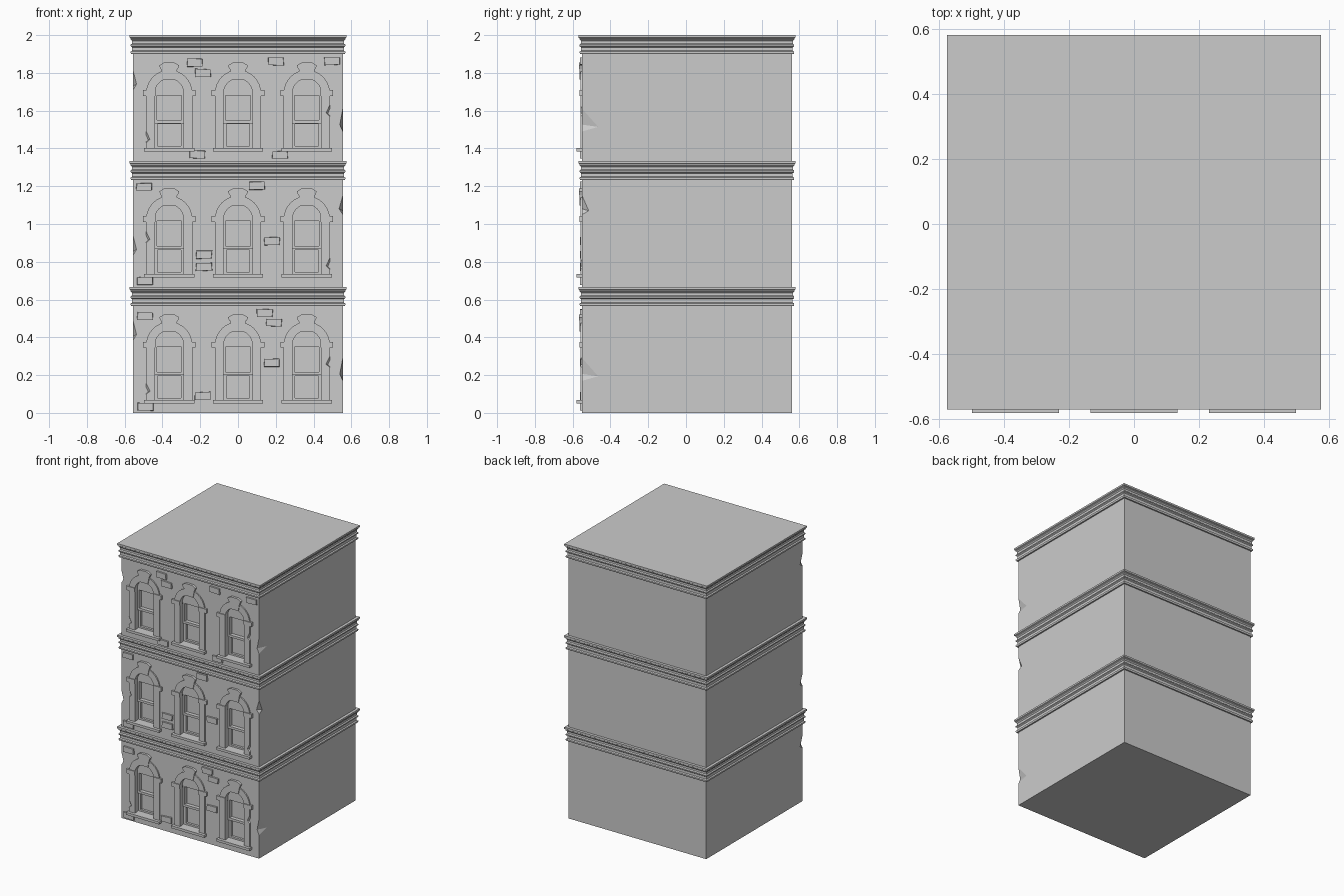
import bpy, bmesh, math, random
from mathutils import Vector

if "Cube" in bpy.data.objects:
    bpy.data.objects.remove(bpy.data.objects["Cube"])

random.seed(4)
H = 2 / 3            # storey height
W = 0.555            # half width of the walls
CY = 0.005           # walls sit slightly behind the centre
FRONT = CY - W       # front wall plane
COLS = (-0.364, 0.0, 0.364)
SPRING = 0.36        # spring line of the arches, above the storey floor


def finish(name, bm):
    bmesh.ops.recalc_face_normals(bm, faces=bm.faces)
    me = bpy.data.meshes.new(name)
    bm.to_mesh(me)
    bm.free()
    ob = bpy.data.objects.new(name, me)
    bpy.context.collection.objects.link(ob)
    return ob


def box(bm, x0, x1, y0, y1, z0, z1):
    v = bmesh.ops.create_cube(bm, size=1)["verts"]
    for p in v:
        p.co = Vector(((x0 + x1) / 2 + p.co.x * (x1 - x0),
                       (y0 + y1) / 2 + p.co.y * (y1 - y0),
                       (z0 + z1) / 2 + p.co.z * (z1 - z0)))


def prism(bm, pts, y0, y1, taper=1.0):
    """Extrude an (x, z) outline from y1 forward to y0."""
    cx = sum(p[0] for p in pts) / len(pts)
    cz = sum(p[1] for p in pts) / len(pts)
    back = [bm.verts.new((x, y1, z)) for x, z in pts]
    front = [bm.verts.new((cx + (x - cx) * taper, y0, cz + (z - cz) * taper)) for x, z in pts]
    bm.faces.new(back)
    bm.faces.new(front)
    for i in range(len(pts)):
        j = (i + 1) % len(pts)
        bm.faces.new((back[i], back[j], front[j], front[i]))


def arch(cx, z, r, bottom, n=16):
    arc = [(cx + r * math.cos(math.pi * i / n), z + SPRING + r * math.sin(math.pi * i / n))
           for i in range(n + 1)]
    return [(cx + r, z + bottom)] + arc + [(cx - r, z + bottom)]


def ring(bm, outer, inner, y0, y1, closed):
    """Solid band between two matching outlines."""
    rows = [[bm.verts.new((x, y, z)) for x, z in pts]
            for pts, y in ((outer, y0), (inner, y0), (inner, y1), (outer, y1))]
    n = len(outer)
    for i in range(n if closed else n - 1):
        j = (i + 1) % n
        for k in range(4):
            a, b = rows[k], rows[(k + 1) % 4]
            bm.faces.new((a[i], a[j], b[j], b[i]))
    if not closed:
        bm.faces.new([r[0] for r in rows])
        bm.faces.new([r[-1] for r in rows])


def rect(cx, hw, z0, z1):
    return [(cx - hw, z0), (cx + hw, z0), (cx + hw, z1), (cx - hw, z1)]


def chip(bm, x, y, z, s, dx, dy, h):
    """Wedge that knocks a flake out of a vertical front edge; s is the side."""
    pts = [(x, y, z + h), (x, y + dy, z - 0.6 * h), (x - s * dx, y, z - 0.4 * h),
           (x, y, z - h), (x + s * 0.02, y - 0.02, z + 0.5 * h), (x + s * 0.02, y - 0.02, z - h)]
    vs = [bm.verts.new(p) for p in pts]
    res = bmesh.ops.convex_hull(bm, input=vs)
    bmesh.ops.delete(bm, geom=[g for g in res["geom_interior"] if isinstance(g, bmesh.types.BMVert)],
                     context='VERTS')


def cut(ob, cutter):
    """Subtract the cutter, bake the result and drop the cutter."""
    cutter.hide_render = True
    m = ob.modifiers.new("cut", 'BOOLEAN')
    m.operation, m.solver, m.object = 'DIFFERENCE', 'EXACT', cutter
    m.use_self = True
    dg = bpy.context.evaluated_depsgraph_get()
    me = bpy.data.meshes.new_from_object(ob.evaluated_get(dg))
    ob.modifiers.clear()
    ob.data = me
    bpy.data.objects.remove(cutter)


# Walls with arched window recesses
bm = bmesh.new()
box(bm, -W, W, FRONT, CY + W, 0, 1.99)
walls = finish("walls", bm)
bm = bmesh.new()
for f in range(3):
    for cx in COLS:
        prism(bm, arch(cx, f * H, 0.08, 0.06), FRONT - 0.05, FRONT + 0.055)
cut(walls, finish("recess_cutter", bm))

# Broken flakes along the two front corners
bm = bmesh.new()
for s, z, dx, dy, h in ((1, 1.55, 0.016, 0.085, 0.06), (1, 1.10, 0.02, 0.035, 0.05),
                        (1, 0.23, 0.016, 0.085, 0.06), (-1, 1.76, 0.018, 0.03, 0.05),
                        (-1, 0.885, 0.018, 0.03, 0.05), (-1, 0.435, 0.018, 0.03, 0.05)):
    chip(bm, s * W, FRONT, z, s, dx, dy, h)
cut(walls, finish("corner_cutter", bm))

# Moulded cornice around every storey: (projection, height)
PROFILE = [(-0.02, 0.566), (0.010, 0.566), (0.013, 0.572), (0.013, 0.579), (0.005, 0.584),
           (0.005, 0.602), (0.013, 0.608), (0.013, 0.616), (0.006, 0.622), (0.006, 0.636),
           (0.014, 0.644), (0.014, 0.650), (0.020, 0.654), (0.020, H)]
for f in range(3):
    bm = bmesh.new()
    loops = []
    for d, z in PROFILE:
        r = W + d
        loops.append([bm.verts.new((sx * r, CY + sy * r, z + f * H))
                      for sx, sy in ((-1, -1), (1, -1), (1, 1), (-1, 1))])
    for a, b in zip(loops, loops[1:]):
        for i in range(4):
            j = (i + 1) % 4
            bm.faces.new((a[i], a[j], b[j], b[i]))
    bm.faces.new(loops[0])
    bm.faces.new(loops[-1])
    finish(f"cornice_{f + 1}", bm)

# Window trim, sashes and sills
surround, trim, sash, sills = (bmesh.new() for _ in range(4))
for f in range(3):
    z = f * H
    for cx in COLS:
        # raised arch and jambs
        ring(surround, arch(cx, z, 0.122, 0.068), arch(cx, z, 0.076, 0.068),
             FRONT - 0.009, FRONT + 0.02, False)
        # impost blocks
        for s in (-1, 1):
            a, b = sorted((cx + s * 0.074, cx + s * 0.14))
            box(trim, a, b, FRONT - 0.015, FRONT + 0.02, z + 0.345, z + 0.375)
        # keystone with cap
        prism(trim, [(cx - 0.032, z + 0.432), (cx + 0.032, z + 0.432),
                     (cx + 0.044, z + 0.492), (cx - 0.044, z + 0.492)], FRONT - 0.014, FRONT + 0.02)
        prism(trim, [(cx - 0.046, z + 0.488), (cx + 0.046, z + 0.488), (cx + 0.053, z + 0.506),
                     (cx + 0.028, z + 0.521), (cx - 0.028, z + 0.521), (cx - 0.053, z + 0.506)],
              FRONT - 0.017, FRONT + 0.02)
        # sill
        box(sills, cx - 0.133, cx + 0.133, FRONT - 0.03, FRONT + 0.05, z + 0.05, z + 0.068)
        # fanlight panel, upper and lower sash
        prism(sash, arch(cx, z, 0.079, SPRING - 0.005), FRONT + 0.022, FRONT + 0.06)
        ring(sash, rect(cx, 0.079, z + 0.2, z + 0.357), rect(cx, 0.066, z + 0.217, z + 0.348),
             FRONT + 0.028, FRONT + 0.06, True)
        ring(sash, rect(cx, 0.079, z + 0.06, z + 0.21), rect(cx, 0.062, z + 0.08, z + 0.196),
             FRONT + 0.038, FRONT + 0.06, True)
surround = finish("window_surrounds", surround)
finish("imposts_and_keystones", trim)
finish("window_sashes", sash)
finish("window_sills", sills)

# Flakes missing from the outer jambs
bm = bmesh.new()
for s, z in ((-1, 1.46), (-1, 0.93), (-1, 0.127), (1, 1.60), (1, 0.79), (1, 0.27)):
    chip(bm, s * (0.364 + 0.122), FRONT - 0.009, z, s, 0.02, 0.02, 0.03)
cut(surround, finish("jamb_cutter", bm))

# Loose bricks showing on the facade
BRICKS = [(-0.228, 1.855), (-0.185, 1.80), (0.20, 1.86), (0.498, 1.863), (-0.217, 1.367),
          (0.222, 1.367), (-0.497, 1.197), (0.10, 1.203), (0.18, 0.91), (-0.18, 0.836),
          (-0.18, 0.772), (-0.492, 0.70), (-0.492, 0.513), (0.143, 0.53), (0.19, 0.477),
          (0.18, 0.265), (-0.185, 0.09), (-0.492, 0.032)]
bm = bmesh.new()
for x, z in BRICKS:
    j = lambda: random.uniform(-0.003, 0.003)
    prism(bm, [(x + sx * 0.043 + j(), z + sz * 0.021 + j())
               for sx, sz in ((-1, -1), (1, -1), (1, 1), (-1, 1))], FRONT - 0.011, FRONT + 0.01, 0.93)
finish("bricks", bm)
